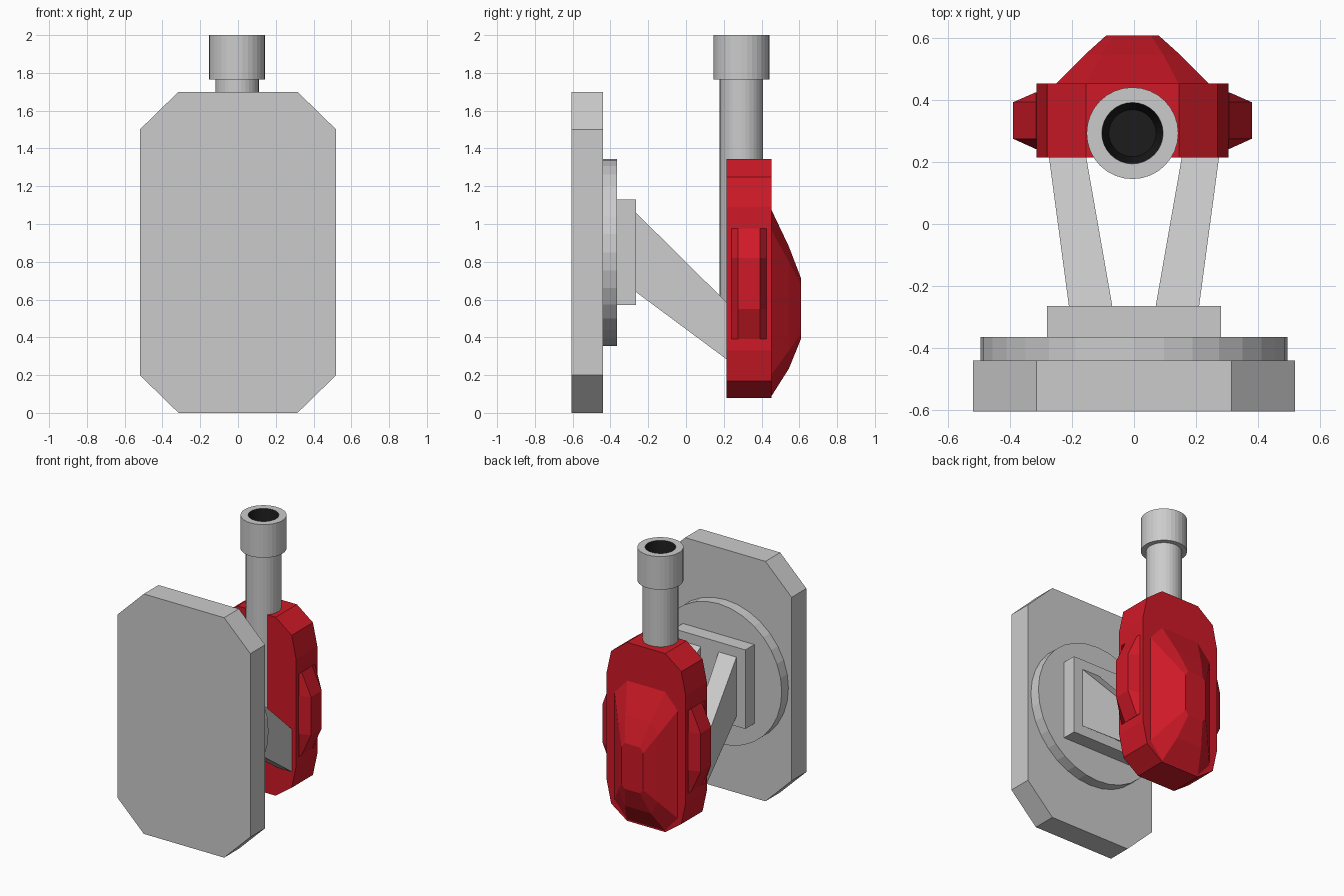
import bpy, bmesh, math

if "Cube" in bpy.data.objects:
    bpy.data.objects.remove(bpy.data.objects["Cube"])

CX, CY = -0.005, 0.293   # axis of barrel and red body


def material(name, color):
    m = bpy.data.materials.new(name)
    m.diffuse_color = color
    m.use_nodes = True
    m.node_tree.nodes["Principled BSDF"].inputs["Base Color"].default_value = m.diffuse_color
    return m


red = material("red", (0.62, 0.01, 0.02, 1))
black = material("black", (0.012, 0.012, 0.012, 1))


def loft(name, rings, mat=None, caps=True):
    """Skin a list of equal-length point rings into one solid."""
    bm = bmesh.new()
    vs = [[bm.verts.new(p) for p in r] for r in rings]
    n = len(rings[0])
    for a, b in zip(vs, vs[1:]):
        for i in range(n):
            j = (i + 1) % n
            bm.faces.new((a[i], a[j], b[j], b[i]))
    if caps:
        bm.faces.new(vs[0])
        bm.faces.new(vs[-1])
    bmesh.ops.recalc_face_normals(bm, faces=bm.faces)
    me = bpy.data.meshes.new(name)
    bm.to_mesh(me)
    bm.free()
    ob = bpy.data.objects.new(name, me)
    bpy.context.collection.objects.link(ob)
    if mat:
        me.materials.append(mat)
    return ob


def at_y(pts, y):
    return [(x, y, z) for x, z in pts]


def chamfered(hw, flat, z0, z1, s0, s1, cx=0.0):
    """Octagon in xz: half width, half flat, bottom/top, side bottom/top."""
    h = [(flat, z0), (hw, s0), (hw, s1), (flat, z1)]
    return [(cx + x, z) for x, z in h] + [(cx - x, z) for x, z in reversed(h)]


def circle(r, n=32):
    return [(r * math.cos(2 * math.pi * i / n), r * math.sin(2 * math.pi * i / n)) for i in range(n)]


def turned(name, profile, mat=None):
    """Lathe around the vertical barrel axis."""
    return loft(name, [[(CX + x, CY + y, z) for x, y in circle(r)] for r, z in profile], mat)


# Wall plate, disc and block
plate = chamfered(0.52, 0.315, 0, 1.7, 0.2, 1.5)
loft("base_plate", [at_y(plate, -0.605), at_y(plate, -0.44)])
disc = [(x, z + 0.85) for x, z in circle(0.495)]
loft("round_disc", [at_y(disc, -0.44), at_y(disc, -0.365)])
block = [(-0.28, 0.57), (0.28, 0.57), (0.28, 1.13), (-0.28, 1.13)]
loft("mount_block", [at_y(block, -0.365), at_y(block, -0.265)])


# Pair of slanted arms
def arm_end(s, xi, xo, z0, z1, y):
    return at_y([(s * xi, z0), (s * xo, z0), (s * xo, z1), (s * xi, z1)], y)


for side, s in (("left", -1), ("right", 1)):
    loft("arm_" + side, [arm_end(s, 0.07, 0.21, 0.64, 1.06, -0.265),
                         arm_end(s, 0.155, 0.275, 0.28, 0.58, 0.22)])

# Red body
half = [(0.15, 0.08), (0.275, 0.17), (0.31, 0.33),
        (0.31, 1.09), (0.275, 1.25), (0.15, 1.345)]
body = [(CX + x, z) for x, z in half] + [(CX - x, z) for x, z in reversed(half)]
loft("body", [at_y(body, 0.215), at_y(body, 0.453)], red)

# Stepped bulge on the back of the body
loft("back_bulge", [
    at_y(chamfered(0.25, 0.15, 0.085, 1.08, 0.2, 0.97, CX), 0.45),
    at_y(chamfered(0.155, 0.1, 0.235, 0.88, 0.33, 0.8, CX), 0.545),
    at_y(chamfered(0.085, 0.06, 0.39, 0.715, 0.42, 0.68, CX), 0.608)], red)

# Side pods with sloped edges
for side, s in (("left", -1), ("right", 1)):
    rings = []
    for y, x in ((0.242, 0.312), (0.275, 0.385), (0.393, 0.385), (0.425, 0.312)):
        rings.append(at_y([(CX + s * 0.3, 0.39), (CX + s * 0.312, 0.39), (CX + s * x, 0.55),
                           (CX + s * x, 0.82), (CX + s * 0.312, 0.975), (CX + s * 0.3, 0.975)], y))
    loft("side_pod_" + side, rings, red)

# Barrel, muzzle sleeve and dark bore
turned("barrel", [(0.115, 0.5), (0.115, 1.77)])
turned("muzzle", [(0.1, 1.765), (0.148, 1.765), (0.148, 2.0), (0.099, 2.0), (0.076, 1.79)])
turned("bore", [(0.03, 1.8), (0.076, 1.8), (0.098, 1.998), (0.0985, 2.0)], black).data
bore = bpy.data.objects["bore"].data

# Open the top of the bore so the hollow is visible
bm = bmesh.new()
bm.from_mesh(bore)
top = [f for f in bm.faces if len(f.verts) == 32 and f.calc_center_median().z > 1.9]
bmesh.ops.delete(bm, geom=top, context='FACES')
bmesh.ops.reverse_faces(bm, faces=bm.faces)
bm.to_mesh(bore)
bm.free()
